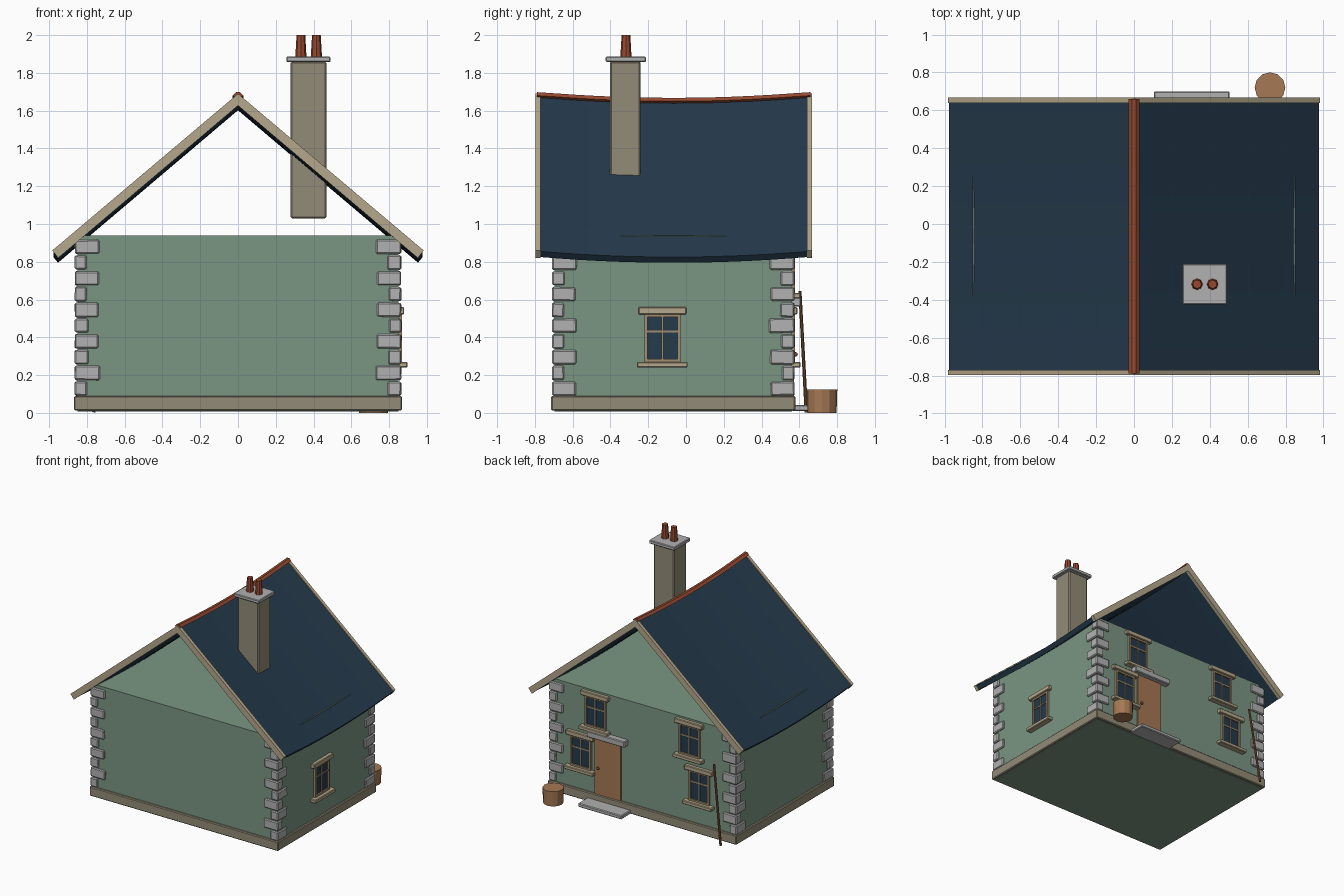
import bpy, bmesh, math, random
from mathutils import Vector

if "Cube" in bpy.data.objects:
    bpy.data.objects.remove(bpy.data.objects["Cube"])

random.seed(4)


def material(name, rgb):
    m = bpy.data.materials.new(name)
    m.diffuse_color = (*rgb, 1)
    m.use_nodes = True
    m.node_tree.nodes["Principled BSDF"].inputs["Base Color"].default_value = m.diffuse_color
    return m


GREEN = material("sage_plaster", (0.195, 0.305, 0.225))
NAVY = material("navy_slate", (0.018, 0.042, 0.072))
STONE = material("warm_stone", (0.29, 0.26, 0.185))
GREY = material("pale_grey_stone", (0.44, 0.44, 0.44))
TAN = material("tan_trim", (0.46, 0.39, 0.26))
FRAME = material("window_frame_wood", (0.36, 0.27, 0.16))
RED = material("terracotta", (0.31, 0.068, 0.03))
WOOD = material("light_wood", (0.38, 0.19, 0.088))
DARK = material("dark_wood", (0.2, 0.09, 0.04))


def finish(name, bm, mat, bevel=0):
    bmesh.ops.recalc_face_normals(bm, faces=bm.faces)
    me = bpy.data.meshes.new(name)
    bm.to_mesh(me)
    bm.free()
    me.materials.append(mat)
    ob = bpy.data.objects.new(name, me)
    bpy.context.collection.objects.link(ob)
    if bevel:
        mod = ob.modifiers.new("bevel", "BEVEL")
        mod.width, mod.segments = bevel, 1
    return ob


def box(name, lo, hi, mat, bevel=0, turn=0):
    """Box between two corners, optionally turned a little about z and x."""
    lo, hi = Vector(lo), Vector(hi)
    bm = bmesh.new()
    bmesh.ops.create_cube(bm, size=1)
    bmesh.ops.scale(bm, vec=hi - lo, verts=bm.verts)
    ob = finish(name, bm, mat, bevel)
    ob.location = (lo + hi) / 2
    ob.rotation_euler = (turn, -turn, turn)
    return ob


def cylinder(name, a, b, r1, r2, sides, mat):
    a, b = Vector(a), Vector(b)
    bm = bmesh.new()
    bmesh.ops.create_cone(bm, cap_ends=True, segments=sides, radius1=r1,
                          radius2=r2, depth=(b - a).length)
    ob = finish(name, bm, mat)
    ob.location = (a + b) / 2
    ob.rotation_mode = "QUATERNION"
    ob.rotation_quaternion = (b - a).to_track_quat("Z", "Y")
    return ob


Y0, Y1 = -0.77, 0.64          # roof ends
YC, YH = (Y0 + Y1) / 2, (Y1 - Y0) / 2


def sag(y):
    return -0.03 * max(0, 1 - ((y - YC) / YH) ** 2)


def extrude_along_y(name, profile, y0, y1, steps, mat, sagging=True):
    """Sweep an (x, z) outline along y, following the dip of the roof."""
    bm = bmesh.new()
    rings = []
    for i in range(steps + 1):
        y = y0 + (y1 - y0) * i / steps
        dz = sag(y) if sagging else 0
        rings.append([bm.verts.new((x, y, z + dz)) for x, z in profile])
    n = len(profile)
    for a, b in zip(rings, rings[1:]):
        for k in range(n):
            bm.faces.new((a[k], a[(k + 1) % n], b[(k + 1) % n], b[k]))
    bm.faces.new(rings[0])
    bm.faces.new(rings[-1])
    return finish(name, bm, mat)


def smooth(ob):
    bpy.ops.object.select_all(action="DESELECT")
    ob.select_set(True)
    bpy.context.view_layer.objects.active = ob
    bpy.ops.object.shade_smooth_by_angle(angle=math.radians(25))


# Walls and plinth
WX, WF, WB = 0.85, -0.695, 0.56
box("walls", (-WX, WF, 0.008), (WX, WB, 0.94), GREEN)
box("plinth", (-0.868, -0.714, 0.012), (0.868, 0.579, 0.09), STONE, 0.006)

# Corner stones, alternating long and short
for i in range(10):
    z = 0.128 + i * 0.0835
    lx, ly = (0.13, 0.068) if i % 2 else (0.068, 0.13)
    for sx in (-1, 1):
        for back in (False, True):
            lx2 = lx + random.uniform(-0.006, 0.006)
            ly2 = ly + random.uniform(-0.006, 0.006)
            x = sorted((sx * 0.864, sx * (0.864 - lx2)))
            y = (0.574 - ly2, 0.574) if back else (-0.709, -0.709 + ly2)
            h = 0.037 + random.uniform(-0.001, 0.002)
            box("corner_stone", (x[0], y[0], z - h), (x[1], y[1], z + h),
                GREY, 0.007, random.uniform(-0.02, 0.02))

# Roof shell
ez, ex, pk = 0.855, 0.978, 1.68
smooth(extrude_along_y("roof", [(-ex, ez), (0, pk), (ex, ez), (ex - 0.025, ez - 0.03),
                                (0, pk - 0.048), (0.025 - ex, ez - 0.03)],
                       Y0, Y1, 14, NAVY))

# Gable boards
for y0, y1 in ((-0.798, Y0), (Y1, 0.667)):
    for s in (-1, 1):
        extrude_along_y("gable_board", [(0, 1.69), (s * 0.983, 0.86),
                                        (s * 0.952, 0.82), (0, 1.627)],
                        y0, y1, 1, TAN, False)

# Ridge tiles
smooth(extrude_along_y("ridge", [(-0.028, 1.68), (-0.01, 1.698), (0.01, 1.698),
                                 (0.028, 1.68), (0, 1.66)],
                       -0.79, 0.66, 14, RED))

# Chimney
box("chimney", (0.278, -0.403, 1.03), (0.468, -0.24, 1.86), STONE, 0.008)
box("chimney_cap", (0.256, -0.425, 1.857), (0.49, -0.212, 1.886), GREY, 0.005)
for x in (0.333, 0.415):
    cylinder("chimney_pot", (x, -0.318, 1.88), (x, -0.318, 2.0), 0.03, 0.023, 8, RED)


def window(u, dz, side):
    """Window on the back wall, or on the right wall when side is True."""
    def part(name, u0, u1, v0, v1, z0, z1, mat, bevel=0):
        if side:
            lo, hi = (WX + v0, u + u0, z0 + dz), (WX + v1, u + u1, z1 + dz)
        else:
            lo, hi = (u + u0, WB + v0, z0 + dz), (u + u1, WB + v1, z1 + dz)
        box(name, lo, hi, mat, bevel)

    part("window_glass", -0.09, 0.09, -0.002, 0.006, 0.27, 0.522, NAVY)
    for c in (-0.087, 0.087):
        part("window_jamb", c - 0.008, c + 0.008, 0, 0.018, 0.268, 0.523, FRAME)
    for c in (0.277, 0.515):
        part("window_rail", -0.08, 0.08, 0, 0.018, c - 0.008, c + 0.008, FRAME)
    part("window_mullion", -0.005, 0.005, 0, 0.014, 0.28, 0.51, FRAME)
    part("window_crossbar", -0.08, 0.08, 0, 0.013, 0.425, 0.436, FRAME)
    part("window_lintel", -0.127, 0.127, -0.02, 0.03, 0.521, 0.56, TAN, 0.005)
    part("window_sill", -0.134, 0.134, -0.02, 0.047, 0.24, 0.27, TAN, 0.005)


window(-0.125, 0, True)
for u, dz in ((-0.52, 0), (0.57, 0), (-0.43, 0.365), (0.435, 0.365)):
    window(u, dz, False)

# Door, its lintel, knob and step
box("door", (0.2, WB - 0.02, 0.09), (0.44, WB + 0.012, 0.56), WOOD)
box("door_lintel", (0.14, WB - 0.02, 0.562), (0.49, 0.61, 0.612), GREY, 0.006)
bm = bmesh.new()
bmesh.ops.create_uvsphere(bm, u_segments=10, v_segments=6, radius=0.012)
knob = finish("door_knob", bm, DARK)
knob.location = (0.405, WB + 0.02, 0.31)
smooth(knob)
box("door_step", (0.105, 0.56, 0.01), (0.505, 0.7, 0.042), GREY, 0.006)

# Barrel and leaning pole
cylinder("barrel", (0.718, 0.72, 0), (0.718, 0.72, 0.125), 0.077, 0.081, 12, WOOD)
cylinder("leaning_pole", (-0.765, 0.637, 0.004), (-0.68, 0.603, 0.645), 0.01, 0.009, 8, DARK)
